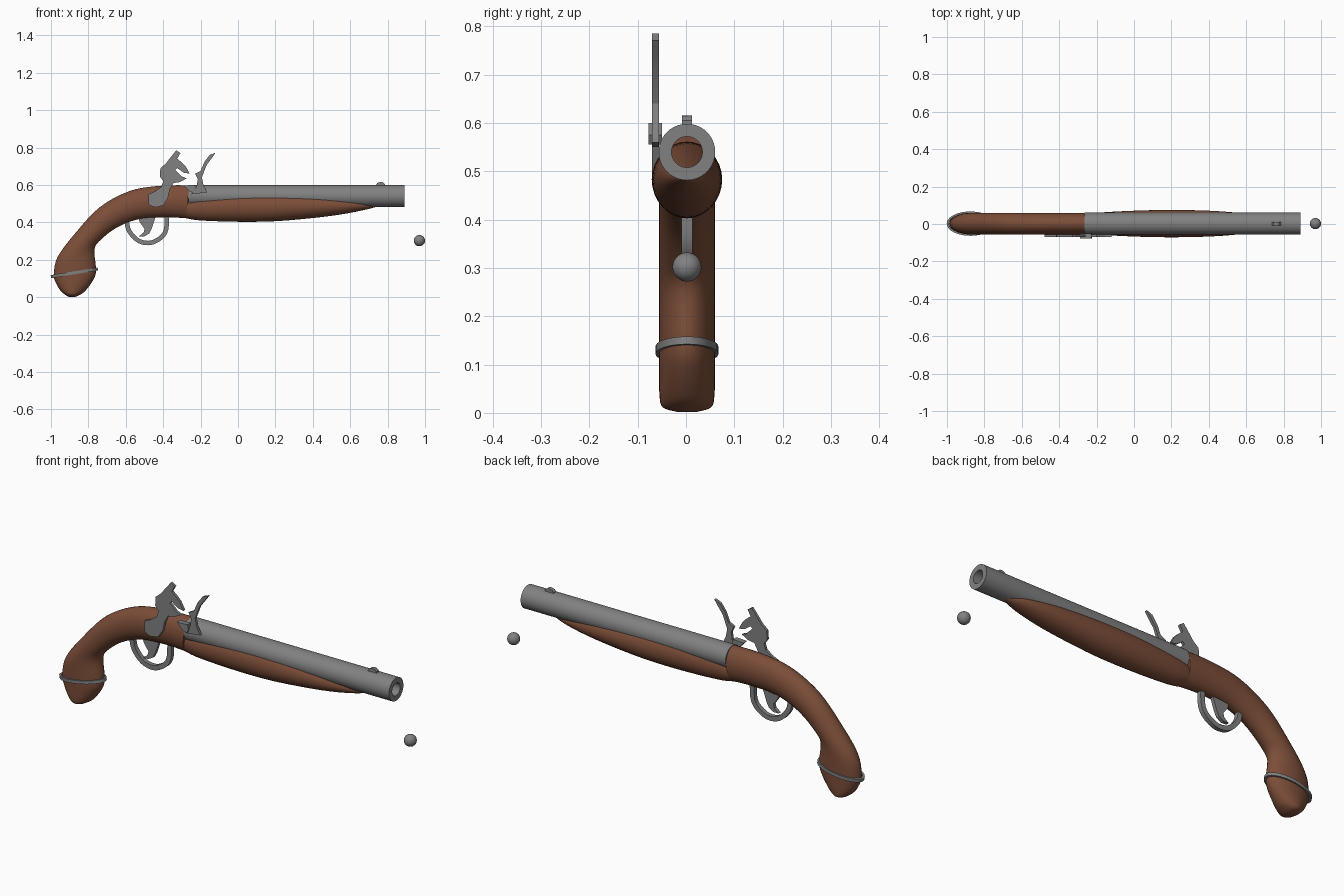
import bpy, bmesh, math
from mathutils import Vector

if "Cube" in bpy.data.objects:
    bpy.data.objects.remove(bpy.data.objects["Cube"])

Y0 = 0.002  # centre plane of the pistol


def material(name, rgb):
    m = bpy.data.materials.new(name)
    m.diffuse_color = (*rgb, 1)
    m.use_nodes = True
    m.node_tree.nodes["Principled BSDF"].inputs["Base Color"].default_value = m.diffuse_color
    return m


WOOD = material("brown_wood", (0.20, 0.075, 0.04))
STEEL = material("grey_steel", (0.22, 0.22, 0.22))


def finish(name, bm, mat, angle=35):
    bmesh.ops.recalc_face_normals(bm, faces=bm.faces)
    me = bpy.data.meshes.new(name)
    bm.to_mesh(me)
    bm.free()
    me.materials.append(mat)
    ob = bpy.data.objects.new(name, me)
    bpy.context.collection.objects.link(ob)
    bpy.ops.object.select_all(action='DESELECT')
    ob.select_set(True)
    bpy.context.view_layer.objects.active = ob
    bpy.ops.object.shade_smooth_by_angle(angle=math.radians(angle))
    return ob


def spline(rows, steps):
    """Catmull-Rom interpolation of rows of numbers."""
    out, n = [], len(rows)
    for i in range(n - 1):
        a, b, c, d = (rows[min(max(k, 0), n - 1)] for k in range(i - 1, i + 3))
        for s in range(steps):
            t = s / steps
            out.append([0.5 * (2 * q + (r - p) * t + (2 * p - 5 * q + 4 * r - w) * t * t
                               + (3 * q - p - 3 * r + w) * t ** 3)
                        for p, q, r, w in zip(a, b, c, d)])
    out.append(list(rows[-1]))
    return out


def skin(bm, rings, closed=False, caps=True):
    vs = [[bm.verts.new(p) for p in r] for r in rings]
    n = len(vs[0])
    for k in range(len(vs) if closed else len(vs) - 1):
        a, b = vs[k], vs[(k + 1) % len(vs)]
        for j in range(n):
            bm.faces.new((a[j], a[(j + 1) % n], b[(j + 1) % n], b[j]))
    if caps and not closed:
        bm.faces.new(vs[0])
        bm.faces.new(vs[-1])


def loft(name, rows, mat, steps=5, sides=32):
    """Rows: upper x, z, lower x, z, half width; elliptical sections."""
    rings = []
    for ux, uz, lx, lz, w in spline(rows, steps):
        c = Vector(((ux + lx) / 2, Y0, (uz + lz) / 2))
        v = Vector(((ux - lx) / 2, 0, (uz - lz) / 2))
        rings.append([c + v * math.cos(t) + Vector((0, w * math.sin(t), 0))
                      for t in (2 * math.pi * j / sides for j in range(sides))])
    bm = bmesh.new()
    skin(bm, rings)
    return finish(name, bm, mat, 40)


def plate(name, pts, y0, y1, mat):
    """Side-view outline extruded across y."""
    bm = bmesh.new()
    skin(bm, [[(x, y, z) for x, z in pts] for y in (y0, y1)])
    return finish(name, bm, mat, 30)


def strap(name, path, thick, y0, y1, mat):
    """Flat bar following a smooth side-view path."""
    pts = [Vector((p[0], 0, p[1])) for p in spline(path, 5)]
    rings = []
    for i, p in enumerate(pts):
        d = (pts[min(i + 1, len(pts) - 1)] - pts[max(i - 1, 0)]).normalized()
        n = Vector((-d.z, 0, d.x)) * thick / 2
        rings.append([p + n * s + Vector((0, y, 0))
                      for s, y in ((1, y0), (1, y1), (-1, y1), (-1, y0))])
    bm = bmesh.new()
    skin(bm, rings)
    return finish(name, bm, mat, 40)


# Curved grip and wrist
loft("grip_stock", [
    (-.26, .598, -.278, .422, .058), (-.42, .595, -.39, .427, .058),
    (-.58, .567, -.53, .417, .058), (-.74, .48, -.644, .374, .058),
    (-.874, .337, -.73, .31, .058), (-.965, .214, -.767, .257, .058),
    (-.985, .123, -.76, .16, .058), (-.98, .09, -.767, .105, .058),
    (-.953, .04, -.815, .035, .057), (-.925, .013, -.85, .01, .05),
    (-.905, .002, -.87, .002, .02)], WOOD)

# Rounded fore-end under the barrel
loft("fore_stock", [
    (-.28, .53, -.28, .422, .048), (-.2, .545, -.2, .41, .058),
    (0, .56, 0, .403, .069), (.2, .56, .2, .406, .073),
    (.4, .55, .4, .423, .069), (.55, .535, .55, .442, .058),
    (.67, .515, .67, .465, .038), (.75, .492, .75, .485, .004)], WOOD)

# Hollow barrel
bm = bmesh.new()
rings = [[(x, Y0 + r * math.cos(t), .54 + r * math.sin(t))
          for t in (2 * math.pi * j / 40 for j in range(40))]
         for x, r in ((-.265, .032), (-.265, .0585), (.89, .0585), (.89, .032))]
skin(bm, rings, closed=True)
finish("barrel", bm, STEEL)

# Front sight
plate("front_sight", [(.738, .585), (.785, .585), (.785, .605), (.775, .614),
                      (.76, .616), (.745, .61), (.738, .6)],
      Y0 - .01, Y0 + .01, STEEL)

# Grip ring
bm = bmesh.new()
axis_u = Vector((.124, 0, .02))
axis_n = Vector((-.16, 0, .987))
rings = []
for k in range(40):
    t = 2 * math.pi * k / 40
    rad = axis_u * math.cos(t) + Vector((0, .064 * math.sin(t), 0))
    out = rad.normalized()
    c = Vector((-.875, Y0, .13)) - out * .004
    rings.append([c + rad + out * a + axis_n * b
                  for a, b in ((.005, .008), (.005, -.008), (-.007, -.008), (-.007, .008))])
skin(bm, rings, closed=True)
finish("grip_ring", bm, STEEL)

# Trigger guard and trigger
strap("trigger_guard", [(-.595, .41), (-.585, .36), (-.55, .315), (-.51, .293),
                        (-.46, .292), (-.41, .32), (-.385, .36), (-.38, .43)],
      .024, Y0 - .011, Y0 + .011, STEEL)
plate("trigger", [(-.535, .43), (-.525, .40), (-.50, .365), (-.505, .345), (-.53, .325),
                  (-.50, .325), (-.475, .34), (-.462, .365), (-.45, .40), (-.44, .43)],
      Y0 - .009, Y0 + .009, STEEL)

# Hammer with jaws
plate("hammer", [
    (-.478, .50), (-.478, .55), (-.445, .565), (-.41, .59), (-.40, .62), (-.418, .645),
    (-.415, .69), (-.385, .715), (-.37, .735), (-.33, .785), (-.308, .77), (-.325, .74),
    (-.30, .72), (-.28, .70), (-.258, .66), (-.29, .665), (-.325, .69), (-.335, .68),
    (-.30, .645), (-.275, .635), (-.31, .615), (-.345, .61), (-.365, .575),
    (-.375, .53), (-.40, .49), (-.44, .48), (-.465, .487)], -.07, -.056, STEEL)

# Striking plate with its foot
plate("frizzen", [
    (-.12, .772), (-.152, .76), (-.18, .722), (-.20, .675), (-.23, .66), (-.215, .63),
    (-.222, .588), (-.25, .55), (-.165, .56), (-.185, .60), (-.193, .64),
    (-.168, .706), (-.135, .75)], -.07, -.056, STEEL)

# Priming pan
plate("priming_pan", [(-.29, .597), (-.23, .60), (-.225, .575), (-.235, .556), (-.26, .565)],
      -.078, -.05, STEEL)

# Loose ball
bm = bmesh.new()
bmesh.ops.create_uvsphere(bm, u_segments=32, v_segments=16, radius=.03)
bmesh.ops.translate(bm, verts=bm.verts, vec=(.97, Y0, .302))
finish("lead_ball", bm, STEEL)
